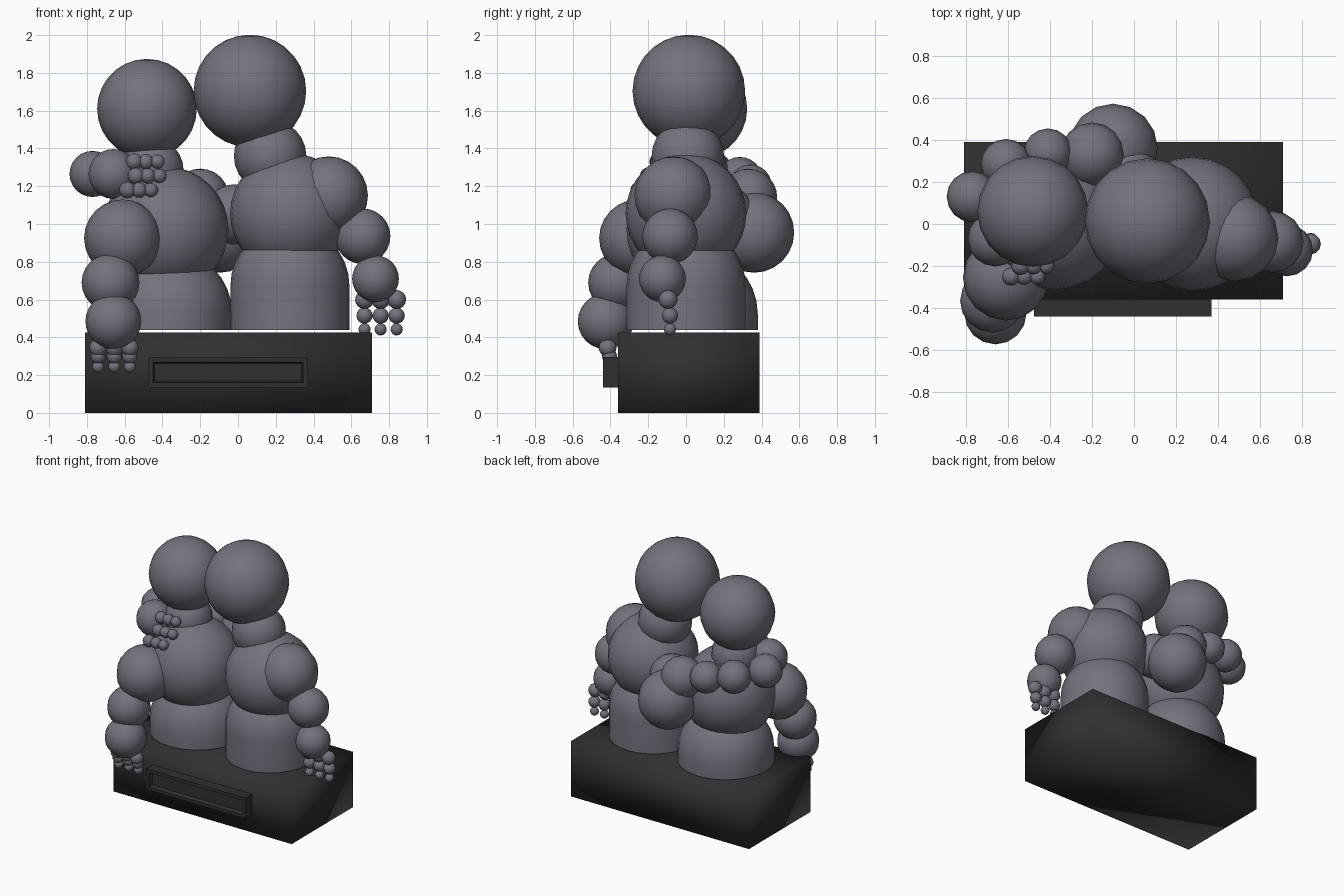
import bpy, bmesh
from mathutils import Matrix, Vector

if "Cube" in bpy.data.objects:
    bpy.data.objects.remove(bpy.data.objects["Cube"])


def material(name, rgb):
    m = bpy.data.materials.new(name)
    m.diffuse_color = (*rgb, 1)
    m.use_nodes = True
    m.node_tree.nodes["Principled BSDF"].inputs["Base Color"].default_value = m.diffuse_color
    return m


clay = material("grey_violet_clay", (0.175, 0.168, 0.205))
stone = material("dark_stone", (0.03, 0.03, 0.03))


def finish(name, bm, mat, smooth=True):
    bmesh.ops.recalc_face_normals(bm, faces=bm.faces[:])
    for f in bm.faces:
        f.smooth = smooth
    me = bpy.data.meshes.new(name)
    bm.to_mesh(me)
    bm.free()
    me.materials.append(mat)
    ob = bpy.data.objects.new(name, me)
    bpy.context.collection.objects.link(ob)
    return ob


def ball(bm, x, y, z, r, seg=16, rings=12):
    bmesh.ops.create_uvsphere(bm, u_segments=seg, v_segments=rings, radius=r,
                              matrix=Matrix.Translation((x, y, z)))


def balls(name, items, seg=16, rings=12):
    bm = bmesh.new()
    for it in items:
        ball(bm, *it, seg, rings)
    return finish(name, bm, clay)


def trunk(name, x, y, z, r, bottom):
    """Domed cylinder: upper half sphere with its rim extruded down."""
    bm = bmesh.new()
    ball(bm, x, y, z, r, 24, 16)
    bmesh.ops.delete(bm, geom=[v for v in bm.verts if v.co.z < z - 0.005], context='VERTS')
    rim = [e for e in bm.edges if e.is_boundary]
    ext = bmesh.ops.extrude_edge_only(bm, edges=rim)["geom"]
    for v in ext:
        if isinstance(v, bmesh.types.BMVert):
            v.co.z = bottom
    cap = bmesh.ops.holes_fill(bm, edges=[e for e in ext if isinstance(e, bmesh.types.BMEdge)])
    ob = finish(name, bm, clay)
    for p in ob.data.polygons:
        if len(p.vertices) > 4:
            p.use_smooth = False
    return ob


def box(bm, lo, hi):
    lo, hi = Vector(lo), Vector(hi)
    size = hi - lo
    bmesh.ops.create_cube(bm, size=1, matrix=Matrix.Translation((lo + hi) / 2)
                          @ Matrix.Diagonal((*size, 1)))


# plinth
bm = bmesh.new()
box(bm, (-0.81, -0.36, 0), (0.71, 0.39, 0.425))
finish("plinth", bm, stone)

# front plaque with a recessed panel
bm = bmesh.new()
box(bm, (-0.475, -0.44, 0.135), (0.37, -0.355, 0.295))
bm.normal_update()
front = [f for f in bm.faces if f.normal.y < -0.9]
bmesh.ops.inset_region(bm, faces=front, thickness=0.035)
bmesh.ops.inset_region(bm, faces=front, thickness=0.012, depth=-0.03)
finish("plaque", bm, stone, False)

# taller figure (right)
trunk("tall_lower_body", 0.275, 0, 0.675, 0.315, 0.44)
balls("tall_chest", [(0.278, 0, 1.055, 0.32)], 24, 16)
balls("tall_neck", [(0.17, 0.01, 1.36, 0.192)])
balls("tall_head", [(0.063, 0.015, 1.704, 0.298)], 20, 14)
balls("tall_outer_arm", [(0.48, -0.065, 1.15, 0.208), (0.66, -0.085, 0.935, 0.147),
                         (0.728, -0.125, 0.71, 0.124)])
balls("tall_embracing_arm", [(-0.02, 0.2, 1.05, 0.16), (-0.1, 0.36, 0.955, 0.213),
                             (-0.2, 0.33, 1.14, 0.153), (-0.41, 0.34, 1.2, 0.115),
                             (-0.61, 0.285, 1.235, 0.12), (-0.77, 0.13, 1.265, 0.122),
                             (-0.66, -0.07, 1.265, 0.132)])

# shorter figure (left)
trunk("short_lower_body", -0.37, 0.04, 0.525, 0.34, 0.44)
balls("short_chest", [(-0.385, 0.02, 0.97, 0.335)], 24, 16)
balls("short_neck", [(-0.46, 0.05, 1.285, 0.172)])
balls("short_head", [(-0.482, 0.06, 1.61, 0.264)], 20, 14)
balls("short_arm", [(-0.61, -0.255, 0.925, 0.205), (-0.675, -0.365, 0.69, 0.153),
                    (-0.66, -0.425, 0.485, 0.148)])

# fingers: three chains of three beads per hand
balls("tall_outer_fingers", [(x, y, z, r) for x in (0.67, 0.755, 0.84)
      for y, z, r in ((-0.095, 0.6, 0.05), (-0.085, 0.515, 0.043), (-0.085, 0.442, 0.032))], 12, 8)
balls("short_fingers", [(x, y, z, r) for x in (-0.74, -0.655, -0.573)
      for y, z, r in ((-0.415, 0.345, 0.047), (-0.405, 0.3, 0.04), (-0.395, 0.245, 0.032))], 12, 8)
balls("tall_embracing_fingers", [(x0 + 0.062 * i, y, z, 0.044 - 0.003 * i)
      for x0, y, z in ((-0.55, -0.15, 1.33), (-0.54, -0.2, 1.255), (-0.585, -0.25, 1.18))
      for i in range(3)], 12, 8)
